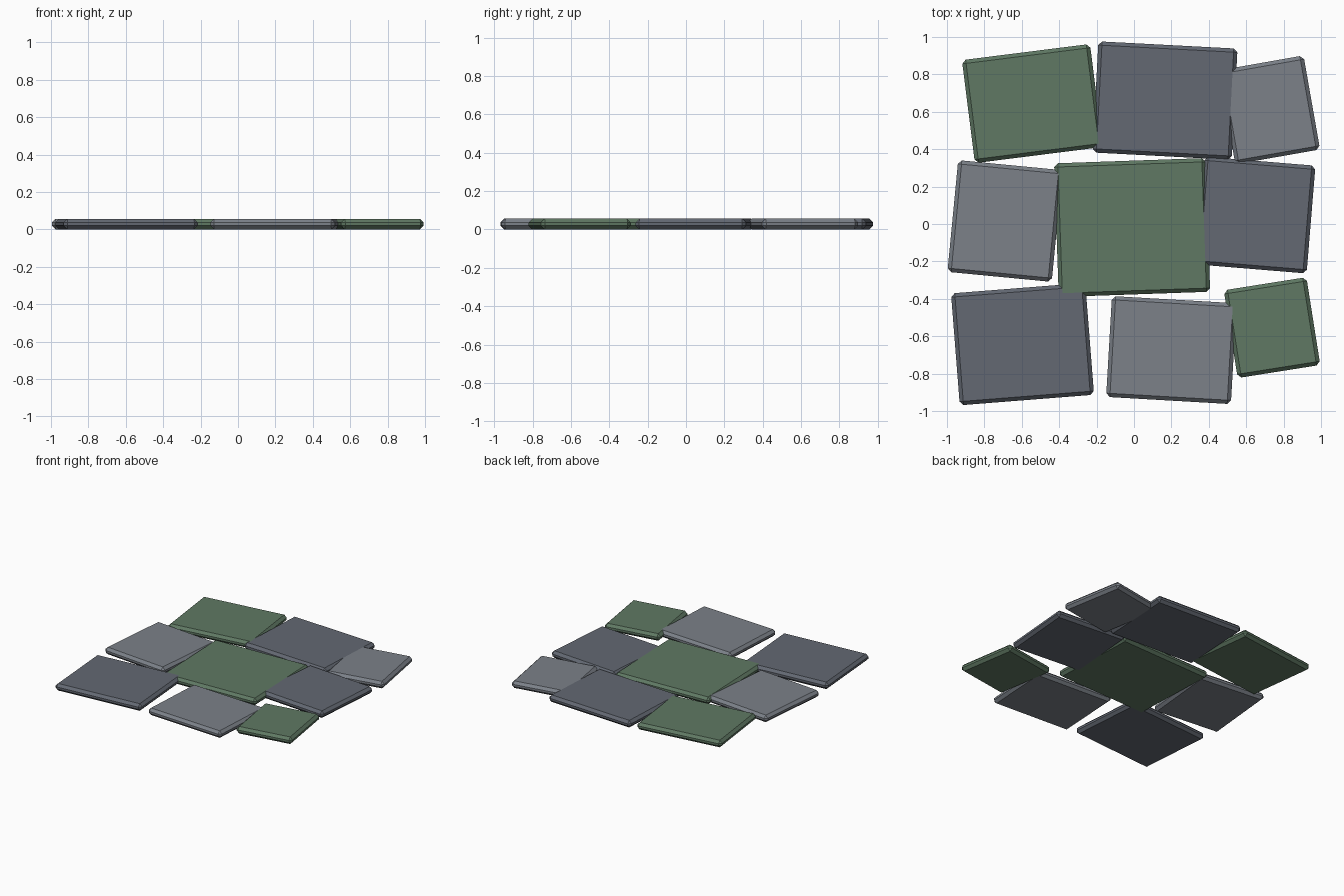
import bpy, bmesh, math

if "Cube" in bpy.data.objects:
    bpy.data.objects.remove(bpy.data.objects["Cube"])

THICK = 0.056
BEVEL = 0.02


def material(name, rgb):
    m = bpy.data.materials.new(name)
    m.diffuse_color = (*rgb, 1)
    m.use_nodes = True
    m.node_tree.nodes["Principled BSDF"].inputs["Base Color"].default_value = m.diffuse_color
    return m


MATS = {
    "moss": material("moss_green", (0.115, 0.19, 0.125)),
    "dark": material("dark_slate", (0.125, 0.14, 0.17)),
    "light": material("light_slate", (0.2, 0.22, 0.25)),
}


# One flat slab with chamfered edges
def slab(name, x, y, w, d, angle, mat):
    bm = bmesh.new()
    bmesh.ops.create_cube(bm, size=1)
    bmesh.ops.scale(bm, vec=(w, d, THICK), verts=bm.verts)
    bmesh.ops.bevel(bm, geom=bm.edges[:], offset=BEVEL, segments=1,
                    affect='EDGES', clamp_overlap=True)
    me = bpy.data.meshes.new(name)
    bm.to_mesh(me)
    bm.free()
    me.materials.append(MATS[mat])
    ob = bpy.data.objects.new(name, me)
    ob.location = (x, y, THICK / 2)
    ob.rotation_euler.z = math.radians(angle)
    bpy.context.collection.objects.link(ob)


# Paving slabs: name, centre x, centre y, width, depth, turn, colour
SLABS = [
    ("slab_back_left", -0.543, 0.644, 0.69, 0.555, 7.2, "moss"),
    ("slab_back_middle", 0.166, 0.66, 0.745, 0.595, -3.0, "dark"),
    ("slab_back_right", 0.724, 0.61, 0.46, 0.51, 10, "light"),
    ("slab_middle_left", -0.69, 0.016, 0.56, 0.6, -5.5, "light"),
    ("slab_centre", -0.01, -0.019, 0.81, 0.715, 2, "moss"),
    ("slab_middle_right", 0.65, 0.048, 0.595, 0.578, -4.7, "dark"),
    ("slab_front_left", -0.596, -0.642, 0.72, 0.6, 4.5, "dark"),
    ("slab_front_middle", 0.2, -0.674, 0.668, 0.54, -3.3, "light"),
    ("slab_front_right", 0.738, -0.554, 0.447, 0.475, 9, "moss"),
]
for s in SLABS:
    slab(*s)
